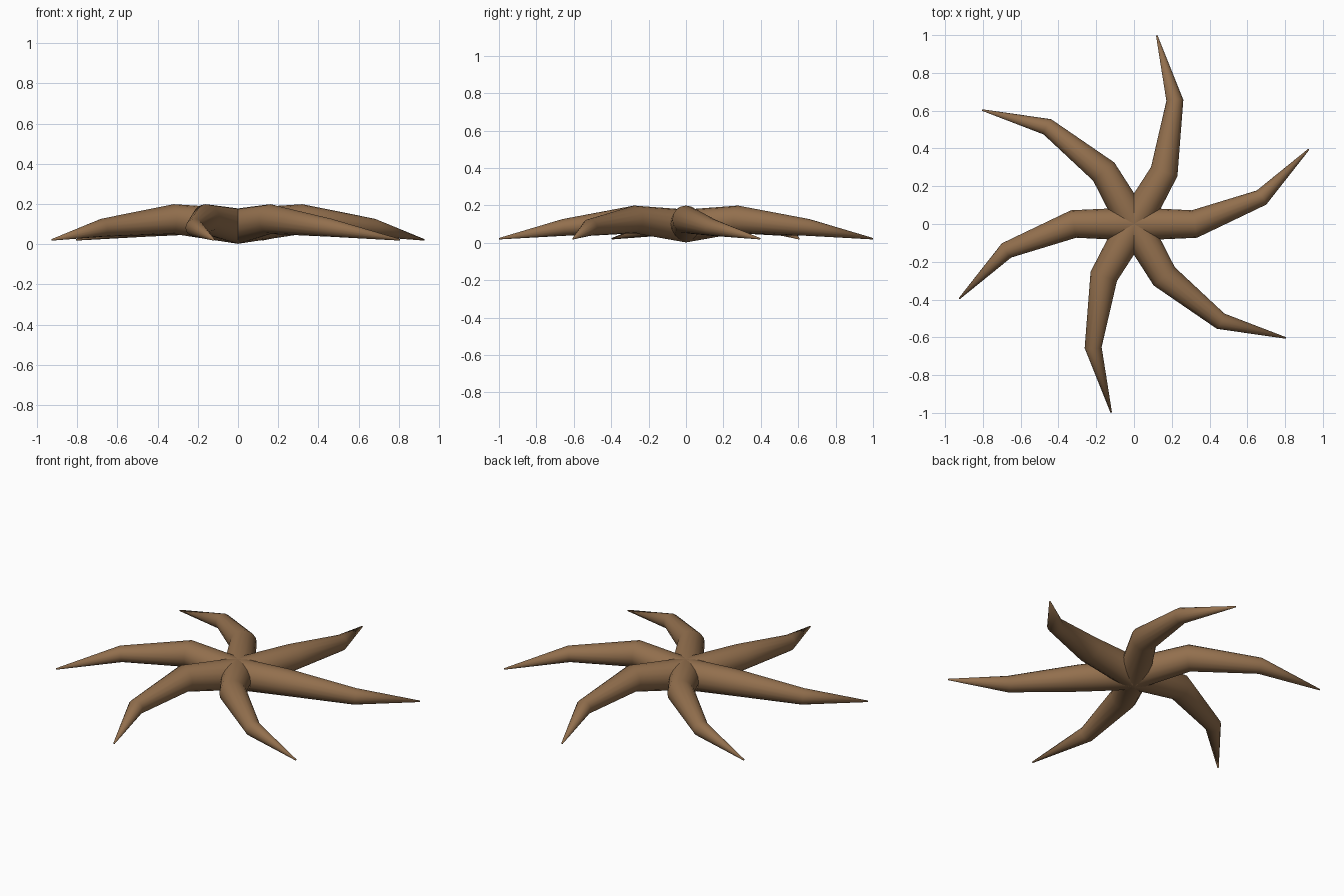
import bpy, bmesh
from math import sin, cos, pi, radians
from mathutils import Vector, Matrix

cube = bpy.data.objects.get("Cube")
if cube:
    bpy.data.objects.remove(cube, do_unlink=True)

brown = bpy.data.materials.new("warm brown")
brown.use_nodes = True
colour = (0.29, 0.16, 0.075, 1)
brown.diffuse_color = colour
brown.node_tree.nodes["Principled BSDF"].inputs["Base Color"].default_value = colour

ARMS, SIDES = 6, 16
# Centre line of one arm and its radius at each bend
PATH = [Vector(p) for p in ((0, 0, 0.09), (0.32, 0, 0.125), (0.675, 0.14, 0.082), (0.925, 0.395, 0.022))]
RADII = (0.088, 0.074, 0.045, 0.004)


def arm_mesh():
    """Sweep a tapering round section along the bent path, mitred at the bends."""
    bm = bmesh.new()
    rings = []
    last = len(PATH) - 1
    for i, (point, radius) in enumerate(zip(PATH, RADII)):
        before = (PATH[max(i, 1)] - PATH[max(i, 1) - 1]).normalized()
        after = (PATH[min(i, last - 1) + 1] - PATH[min(i, last - 1)]).normalized()
        along = (before + after).normalized()
        if i == 0:
            along = Vector((1, 0, 0))
        side = Vector((0, 0, 1)).cross(along).normalized()
        up = along.cross(side)
        turns = [2 * pi * k / SIDES for k in range(SIDES)]
        rings.append([bm.verts.new(point + radius * (cos(t) * side + sin(t) * up)) for t in turns])
    for a, b in zip(rings, rings[1:]):
        for k in range(SIDES):
            n = (k + 1) % SIDES
            bm.faces.new((a[k], a[n], b[n], b[k]))
    bm.faces.new(rings[-1])
    bmesh.ops.recalc_face_normals(bm, faces=bm.faces)
    mesh = bpy.data.meshes.new("arm")
    bm.to_mesh(mesh)
    bm.free()
    mesh.materials.append(brown)
    mesh.shade_smooth()
    return mesh


# Six identical arms around the centre
arm = arm_mesh()
for i in range(ARMS):
    obj = bpy.data.objects.new(f"arm_{i + 1}", arm)
    obj.matrix_world = Matrix.Rotation(radians(360 / ARMS * i), 4, "Z")
    bpy.context.collection.objects.link(obj)
